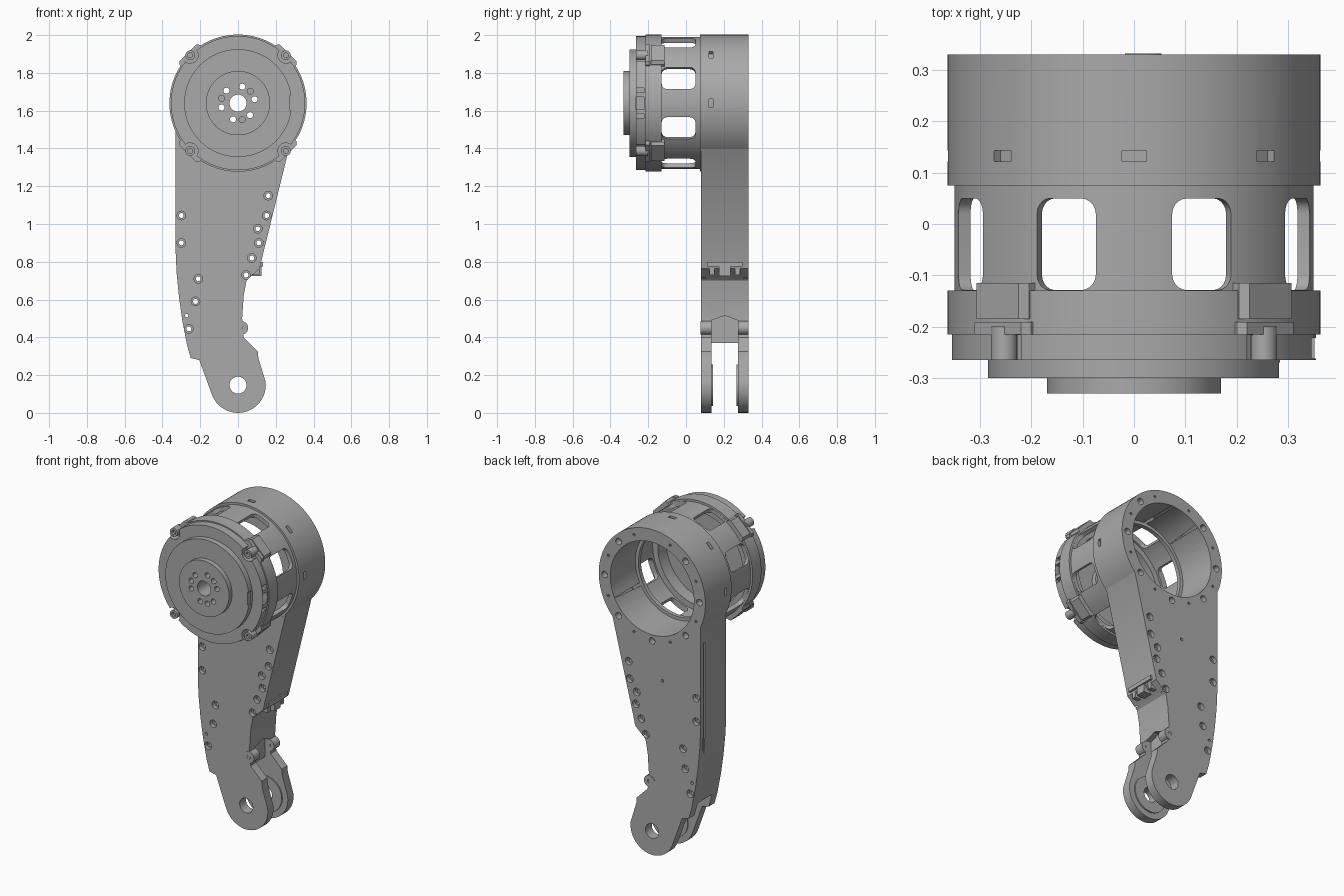
import bpy, bmesh
from math import sin, cos, pi, radians
from mathutils import Matrix

if "Cube" in bpy.data.objects:
    bpy.data.objects.remove(bpy.data.objects["Cube"])

HEAD = 1.64  # height of the motor axis
QUARTERS = [radians(45 + 90 * i) for i in range(4)]

mat = bpy.data.materials.new("machined_grey")
mat.use_nodes = True
GREY = (0.4, 0.4, 0.4, 1)
mat.diffuse_color = GREY
mat.node_tree.nodes["Principled BSDF"].inputs["Base Color"].default_value = GREY


def lathe(bm, profile, x=0, z=0, seg=24):
    """Spin a closed (radius, y) profile around an axis parallel to y."""
    rings = [[bm.verts.new((x + r * cos(a), y, z + r * sin(a))) for r, y in profile]
             for a in (2 * pi * i / seg for i in range(seg))]
    n = len(profile)
    for i in range(seg):
        p, q = rings[i], rings[(i + 1) % seg]
        for j in range(n):
            k = (j + 1) % n
            bm.faces.new((p[j], p[k], q[k], q[j]))


def cylinder(bm, r, y0, y1, x=0, z=0, seg=24):
    lathe(bm, [(0, y0), (r, y0), (r, y1), (0, y1)], x, z, seg)


def prism(bm, points, low, high, matrix):
    """Extrude a 2D outline along local z."""
    a = [bm.verts.new(matrix @ Matrix.Translation((x, y, low)).translation) for x, y in points]
    b = [bm.verts.new(matrix @ Matrix.Translation((x, y, high)).translation) for x, y in points]
    bm.faces.new(a)
    bm.faces.new(b)
    for i in range(len(a)):
        j = (i + 1) % len(a)
        bm.faces.new((a[i], a[j], b[j], b[i]))


def rect(x0, x1, y0, y1):
    return [(x0, y0), (x1, y0), (x1, y1), (x0, y1)]


def rounded(x0, x1, y0, y1, r, steps=5):
    pts = []
    corners = [(x1 - r, y1 - r), (x0 + r, y1 - r), (x0 + r, y0 + r), (x1 - r, y0 + r)]
    for i, (cx, cy) in enumerate(corners):
        for s in range(steps + 1):
            a = (i + s / steps) * pi / 2
            pts.append((cx + r * cos(a), cy + r * sin(a)))
    return pts


def radial(angle):
    """Frame on the head: local z points outward, local y runs along the axis."""
    return Matrix.Translation((0, 0, HEAD)) @ Matrix.Rotation(angle, 4, 'Y')


SIDE = Matrix.Rotation(pi / 2, 4, 'X')   # outline in x/z, extruded toward -y
FLAT = Matrix.Identity(4)


def on_head(r, angle):
    return r * cos(angle), HEAD + r * sin(angle)


def finish(name, bm):
    bmesh.ops.remove_doubles(bm, verts=bm.verts, dist=1e-5)
    bmesh.ops.recalc_face_normals(bm, faces=bm.faces)
    mesh = bpy.data.meshes.new(name)
    bm.to_mesh(mesh)
    bm.free()
    mesh.materials.append(mat)
    ob = bpy.data.objects.new(name, mesh)
    bpy.context.scene.collection.objects.link(ob)
    return ob


def combine(ob, bm, operation='DIFFERENCE'):
    """Apply a boolean with a temporary tool mesh."""
    tool = finish("tool", bm)
    mod = ob.modifiers.new("bool", 'BOOLEAN')
    mod.operation, mod.solver, mod.object = operation, 'EXACT', tool
    deps = bpy.context.evaluated_depsgraph_get()
    mesh = bpy.data.meshes.new_from_object(ob.evaluated_get(deps))
    ob.modifiers.clear()
    ob.data = mesh
    bpy.data.objects.remove(tool)


# Leg body: side profile with a round foot
foot = [(0.147 * cos(radians(a)), 0.147 + 0.147 * sin(radians(a))) for a in range(200, 376, 8)]
outline = [(-0.33, 1.6), (-0.33, 0.85), (-0.325, 0.74), (-0.312, 0.61), (-0.295, 0.49),
           (-0.27, 0.36), (-0.25, 0.29), (-0.205, 0.28)] + foot + [
           (0.108, 0.29), (0.105, 0.325), (0.03, 0.40), (0.022, 0.5), (0.03, 0.62),
           (0.045, 0.70), (0.06, 0.715), (0.115, 0.765), (0.125, 0.81), (0.275, 1.42), (0.275, 1.6)]
bm = bmesh.new()
prism(bm, outline, -0.33, -0.08, SIDE)
leg = finish("leg_body", bm)

# Head ring merged with the leg, then bored out
bm = bmesh.new()
cylinder(bm, 0.363, 0.075, 0.33, 0, HEAD, 96)
combine(leg, bm, 'UNION')
bm = bmesh.new()
cylinder(bm, 0.285, 0.0, 0.4, 0, HEAD, 96)
combine(leg, bm)

# Fork gap with a pointed pocket above it
bm = bmesh.new()
prism(bm, rect(-0.5, 0.5, 0.135, 0.275), -0.1, 0.37, FLAT)
combine(leg, bm)
bm = bmesh.new()
pocket = [(0.135, 0.3), (0.275, 0.3), (0.275, 0.49), (0.205, 0.515), (0.135, 0.49)]
prism(bm, pocket, -0.01, 0.3, Matrix(((0, 0, 1, 0), (1, 0, 0, 0), (0, 1, 0, 0), (0, 0, 0, 1))))
combine(leg, bm)

# Screw holes, foot pivot, head bolt holes, slots and side groove
bm = bmesh.new()
screws = [(0.16, 1.15), (0.152, 1.045), (0.105, 0.975), (0.11, 0.9), (0.073, 0.82), (0.043, 0.73),
          (-0.3, 1.045), (-0.3, 0.9), (-0.21, 0.71), (-0.225, 0.59), (-0.26, 0.445)]
for x, z in screws:
    lathe(bm, [(0, 0.0), (0.023, 0.0), (0.023, 0.105), (0.013, 0.105),
               (0.013, 0.305), (0.023, 0.305), (0.023, 0.4), (0, 0.4)], x, z, 16)
cylinder(bm, 0.009, 0, 0.4, -0.272, 0.515, 12)
cylinder(bm, 0.009, 0.3, 0.4, -0.07, 1.09, 12)
cylinder(bm, 0.045, 0, 0.4, 0, 0.147, 32)
for i in range(8):
    cylinder(bm, 0.02, 0.29, 0.4, *on_head(0.323, i * pi / 4), 16)
    cylinder(bm, 0.008, 0.3, 0.4, *on_head(0.323, (i + 0.5) * pi / 4), 10)
for a in (-90, -45, 0, 45, 90):
    prism(bm, rect(-0.023, 0.023, 0.122, 0.143), 0.345, 0.4, radial(radians(a)))
prism(bm, rect(-0.36, -0.318, 0.285, 0.3), 0.5, 1.38, FLAT)
combine(leg, bm)

# Small eyes on both fork arms above the foot
bm = bmesh.new()
for y0, y1 in ((0.078, 0.135), (0.275, 0.332)):
    lathe(bm, [(0.012, y0), (0.036, y0), (0.036, y1), (0.012, y1)], 0.018, 0.45, 24)
finish("fork_eyes", bm)

# Washer faces around the pivot inside the fork
bm = bmesh.new()
for y0, y1 in ((0.13, 0.142), (0.268, 0.28)):
    lathe(bm, [(0.045, y0), (0.11, y0), (0.11, y1), (0.045, y1)], 0, 0.147, 40)
finish("pivot_washers", bm)

# Cable clip on the step of the leg
bm = bmesh.new()
prism(bm, rect(0.08, 0.132, 0.11, 0.30), 0.775, 0.80, FLAT)
prism(bm, rect(0.06, 0.125, 0.175, 0.235), 0.725, 0.775, FLAT)
prism(bm, rect(0.06, 0.115, 0.125, 0.15), 0.73, 0.775, FLAT)
prism(bm, rect(0.06, 0.115, 0.26, 0.285), 0.73, 0.775, FLAT)
finish("cable_clip", bm)

# Motor housing: stepped cover, flange and cage in one turned shell
bm = bmesh.new()
lathe(bm, [(0.045, -0.33), (0.17, -0.33), (0.17, -0.30), (0.285, -0.30), (0.285, -0.265),
           (0.355, -0.265), (0.355, -0.215), (0.363, -0.215), (0.363, -0.13), (0.35, -0.13),
           (0.35, 0.085), (0.265, 0.085), (0.265, 0.06), (0.325, 0.06), (0.325, -0.14),
           (0.29, -0.14), (0.29, -0.22), (0.12, -0.22), (0.12, -0.19), (0.045, -0.19)], 0, HEAD, 96)
housing = finish("motor_housing", bm)

# Cage windows, hub holes, flange notches and connector recess
bm = bmesh.new()
for i in range(8):
    prism(bm, rounded(-0.062, 0.062, -0.129, 0.05, 0.03), 0.29, 0.42, radial((i + 0.5) * pi / 4))
for group in (44, 164, 284):
    for step in (-31, 0, 31):
        depth = -0.1 if step else -0.29
        cylinder(bm, 0.016, -0.4, depth, *on_head(0.09, radians(group + step)), 16)
for a in QUARTERS:
    cylinder(bm, 0.042, -0.3, -0.216, *on_head(0.358, a), 24)
prism(bm, rect(-0.08, 0.08, -0.262, -0.222), 0.325, 0.4, radial(pi / 2))
prism(bm, rect(-0.04, 0.04, -0.32, -0.27), 0.275, 0.32, radial(pi / 2))
combine(housing, bm)

# Connector ribs in the recess
bm = bmesh.new()
for t in (-0.045, 0.045):
    prism(bm, rect(t - 0.012, t + 0.012, -0.264, -0.216), 0.31, 0.352, radial(pi / 2))
finish("connector_ribs", bm)

# Clamp lugs: chamfered block plus front bar
bm = bmesh.new()
for a in QUARTERS:
    block = Matrix.Translation((0, -0.185, 0)) @ radial(a) @ Matrix.Rotation(-pi / 2, 4, 'X')
    for half, low, high in ((0.07, 0.0, 0.07), (0.076, -0.03, -0.006)):
        shape = [(-half, -0.335), (half, -0.335), (half, -0.36),
                 (half - 0.012, -0.376), (-half + 0.012, -0.376), (-half, -0.36)]
        shape = [(x, -y) for x, y in shape]
        prism(bm, shape, low, high, block @ Matrix.Diagonal((1, -1, 1, 1)))
finish("clamp_lugs", bm)

# Clamp bolts seated in the flange notches
bm = bmesh.new()
for a in QUARTERS:
    lathe(bm, [(0, -0.25), (0.013, -0.25), (0.013, -0.265), (0.026, -0.265),
               (0.026, -0.2), (0, -0.2)], *on_head(0.358, a), 20)
finish("clamp_bolts", bm)

# Smooth the turned surfaces, keep machined edges crisp
for ob in bpy.context.scene.objects:
    ob.select_set(ob.type == 'MESH')
bpy.context.view_layer.objects.active = leg
bpy.ops.object.shade_smooth_by_angle(angle=radians(30))
